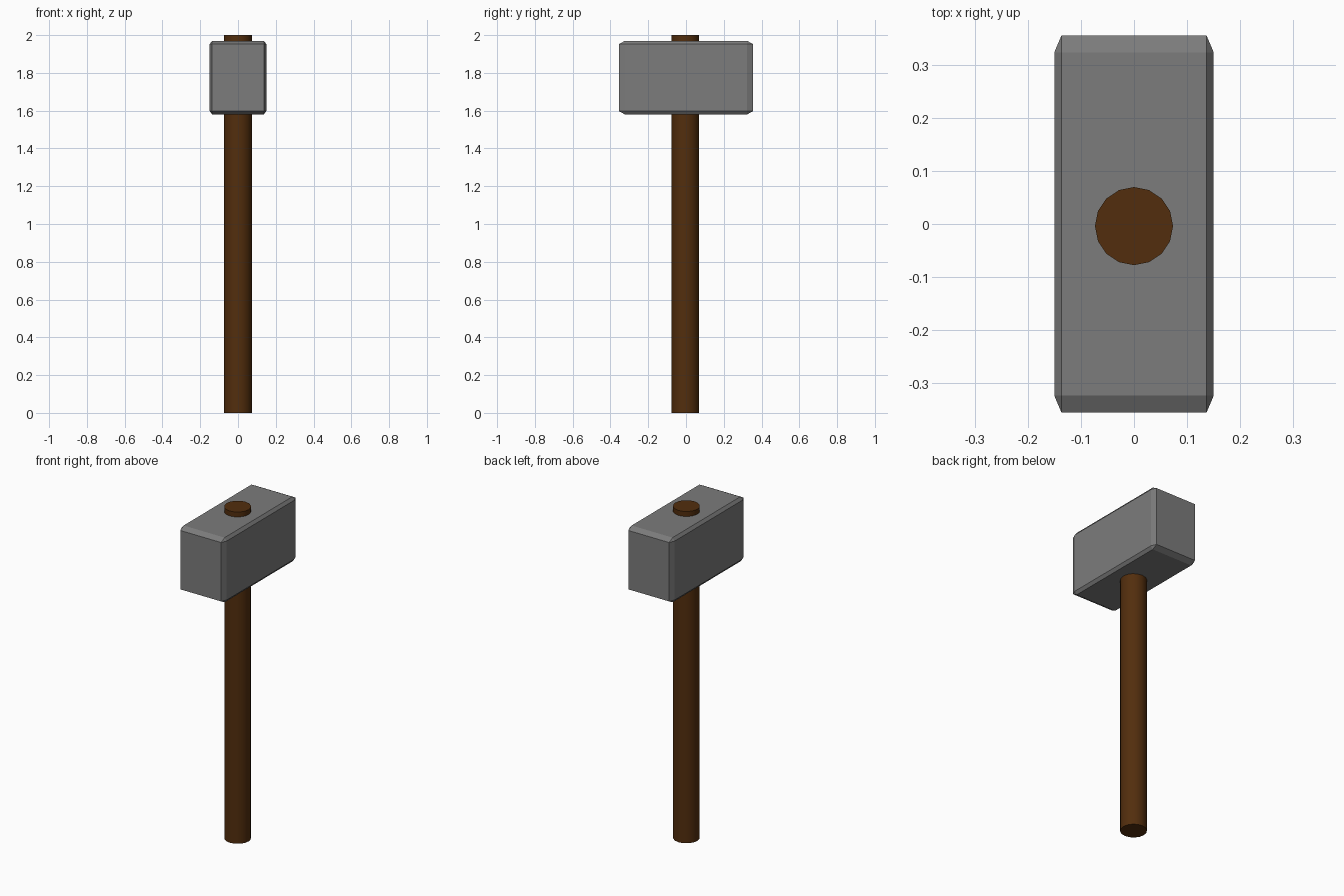
import bpy, bmesh, math
from mathutils import Matrix

if "Cube" in bpy.data.objects:
    bpy.data.objects.remove(bpy.data.objects["Cube"])


def add_object(name, bm, material_name, colour):
    mesh = bpy.data.meshes.new(name)
    bm.to_mesh(mesh)
    bm.free()
    obj = bpy.data.objects.new(name, mesh)
    bpy.context.collection.objects.link(obj)
    mat = bpy.data.materials.new(material_name)
    mat.diffuse_color = (*colour, 1)
    mat.use_nodes = True
    mat.node_tree.nodes["Principled BSDF"].inputs["Base Color"].default_value = mat.diffuse_color
    mesh.materials.append(mat)
    return obj


# Hammer head: unit block chamfered first, then stretched so chamfers follow the proportions
bm = bmesh.new()
bmesh.ops.create_cube(bm, size=2)
bmesh.ops.bevel(bm, geom=bm.edges[:], offset=0.09, offset_type='OFFSET',
                segments=1, profile=0.5, affect='EDGES')
bmesh.ops.transform(bm, verts=bm.verts[:], matrix=Matrix.Translation((0, 0, 1.775))
                    @ Matrix.Diagonal((0.15, 0.355, 0.195, 1)))
head = add_object("hammer_head", bm, "dark_grey_metal", (0.2, 0.2, 0.2))

# Handle: 16-sided shaft passing through the head
bm = bmesh.new()
bmesh.ops.create_cone(bm, cap_ends=True, segments=16, radius1=0.0735, radius2=0.0735,
                      depth=2, matrix=Matrix.Translation((0, -0.004, 1)))
handle = add_object("handle", bm, "brown_wood", (0.085, 0.027, 0.004))

# Smooth shaft with crisp end caps
bpy.context.view_layer.objects.active = handle
handle.select_set(True)
bpy.ops.object.shade_smooth_by_angle(angle=math.radians(30))
